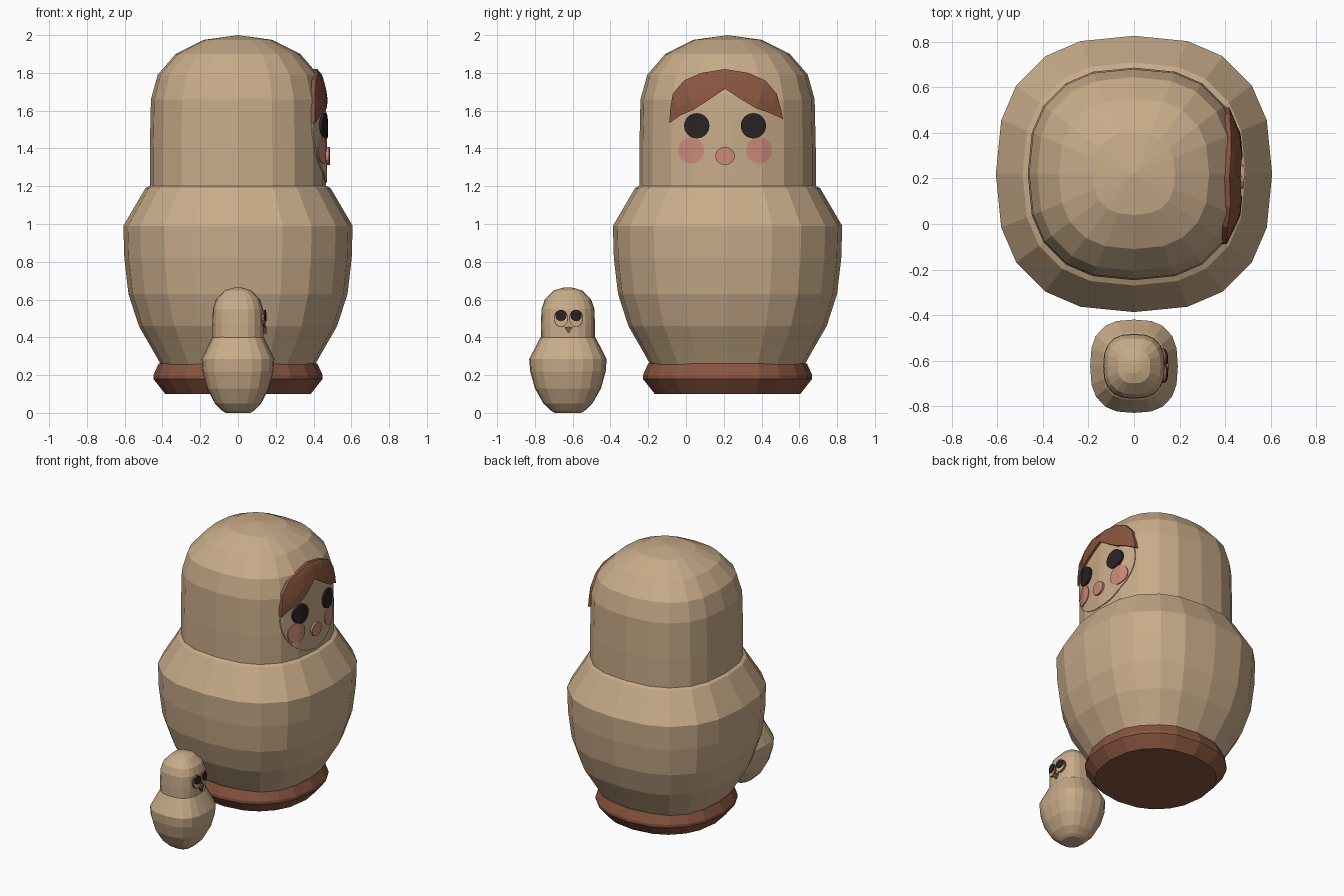
import bpy, bmesh, math
from mathutils import Vector
from mathutils.bvhtree import BVHTree

if "Cube" in bpy.data.objects:
    bpy.data.objects.remove(bpy.data.objects["Cube"])


def material(name, rgb):
    m = bpy.data.materials.new(name)
    m.diffuse_color = (*rgb, 1)
    m.use_nodes = True
    m.node_tree.nodes["Principled BSDF"].inputs["Base Color"].default_value = m.diffuse_color
    return m


WOOD = material("pale wood", (0.58, 0.41, 0.25))
BROWN = material("brown", (0.25, 0.09, 0.05))
BLACK = material("dark eye", (0.024, 0.016, 0.017))
PINK = material("pink", (0.60, 0.25, 0.19))

# directions around a squarish round section, 20 sides
ANGLES = [math.radians(q + a) for q in (0, 90, 180, 270) for a in (0, 22, 37, 53, 68)]


def finish(name, bm, mat):
    bmesh.ops.remove_doubles(bm, verts=bm.verts, dist=0.0002)
    bmesh.ops.recalc_face_normals(bm, faces=bm.faces)
    me = bpy.data.meshes.new(name)
    bm.to_mesh(me)
    tree = BVHTree.FromBMesh(bm)
    bm.free()
    me.materials.append(mat)
    ob = bpy.data.objects.new(name, me)
    bpy.context.collection.objects.link(ob)
    return tree


def turned(name, profile, cy, mat, power=2.5, sx=1.0):
    """Lathe-like solid with a superellipse section; profile is (radius, z)."""
    bm = bmesh.new()
    rings = []
    for r, z in profile:
        ring = []
        for a in ANGLES:
            c, s = math.cos(a), math.sin(a)
            k = r / (abs(c) ** power + abs(s) ** power) ** (1 / power)
            ring.append(bm.verts.new((k * c * sx, cy + k * s, z)))
        rings.append(ring)
    n = len(ANGLES)
    for lo, hi in zip(rings, rings[1:]):
        for i in range(n):
            bm.faces.new((lo[i], lo[(i + 1) % n], hi[(i + 1) % n], hi[i]))
    bm.faces.new(rings[0][::-1])
    if profile[-1][0] > 0.001:
        bm.faces.new(rings[-1])
    return finish(name, bm, mat)


def plate(name, lower, upper, tree, lift, mat, depth=None, rows=6):
    """Plate between two (y, z) outlines, laid on the +x side of a head."""
    bm = bmesh.new()
    grid = []
    for (y0, z0), (y1, z1) in zip(lower, upper):
        col = []
        for j in range(rows + 1):
            t = j / rows
            y, z = y0 + (y1 - y0) * t, z0 + (z1 - z0) * t
            hit = tree.ray_cast(Vector((3, y, z)), Vector((-1, 0, 0)))[0]
            col.append(bm.verts.new((hit.x + lift, y, z)))
        grid.append(col)
    for a, b in zip(grid, grid[1:]):
        for j in range(rows):
            bm.faces.new((a[j], b[j], b[j + 1], a[j + 1]))
    bmesh.ops.remove_doubles(bm, verts=bm.verts, dist=0.0002)
    ext = bmesh.ops.extrude_face_region(bm, geom=bm.faces[:], use_keep_orig=True)
    back = [v for v in ext["geom"] if isinstance(v, bmesh.types.BMVert)]
    bmesh.ops.translate(bm, verts=back, vec=(-(depth or lift + 0.003), 0, 0))
    finish(name, bm, mat)


def disc(name, cy, cz, ry, rz, tree, lift, mat, n=12):
    arc = [math.pi * i / n for i in range(n + 1)]
    lower = [(cy - ry * math.cos(a), cz - rz * math.sin(a)) for a in arc]
    upper = [(cy - ry * math.cos(a), cz + rz * math.sin(a)) for a in arc]
    plate(name, lower, upper, tree, lift, mat)


# large doll: base, body, head
CY = 0.22
turned("large_base", [(0.385, 0.10), (0.448, 0.18), (0.448, 0.20), (0.42, 0.262)],
       CY, BROWN, 2.2)
turned("large_body", [(0.405, 0.25), (0.45, 0.33), (0.525, 0.46), (0.58, 0.63),
                      (0.602, 0.82), (0.607, 0.99), (0.49, 1.19), (0.46, 1.205)], CY, WOOD)
head = turned("large_head", [(0.467, 1.19), (0.467, 1.40), (0.461, 1.66), (0.425, 1.79),
                             (0.33, 1.90), (0.18, 1.975), (0.0, 2.0)], CY, WOOD)

# large face: face plate, eyes, cheeks, nose
F = 0.207
disc("large_face", F, 1.50, 0.292, 0.28, head, 0.006, WOOD, 20)
for side, label in ((-1, "left"), (1, "right")):
    disc("large_eye_" + label, F + side * 0.15, 1.52, 0.067, 0.067, head, 0.02, BLACK)
    disc("large_cheek_" + label, F + side * 0.18, 1.39, 0.069, 0.07, head, 0.012, PINK)
disc("large_nose", F, 1.36, 0.052, 0.048, head, 0.02, PINK, 8)

# large fringe of hair, parted in the middle
fringe_low = [(-0.087, 1.535), (-0.03, 1.575), (0.04, 1.605), (0.11, 1.65), (0.207, 1.715),
              (0.30, 1.655), (0.375, 1.61), (0.44, 1.59), (0.513, 1.555)]
fringe_top = [(-0.085, 1.60), (-0.07, 1.69), (-0.01, 1.76), (0.08, 1.80), (0.207, 1.82),
              (0.33, 1.80), (0.42, 1.76), (0.48, 1.69), (0.505, 1.60)]
plate("large_hair", fringe_low, fringe_top, head, 0.022, BROWN)

# small doll: body and head
SY = -0.625
turned("small_body", [(0.07, 0.0), (0.09, 0.012), (0.13, 0.05), (0.175, 0.13), (0.20, 0.22),
                      (0.205, 0.285), (0.148, 0.395), (0.13, 0.41)], SY, WOOD, 2.7, 0.94)
small = turned("small_head", [(0.142, 0.385), (0.143, 0.47), (0.14, 0.55), (0.123, 0.60),
                              (0.075, 0.648), (0.03, 0.662), (0.0, 0.665)],
               SY, WOOD, 2.6, 0.95)

# small face: rimmed eyes and a beak-shaped nose
for side, label in ((-1, "left"), (1, "right")):
    ey = SY + 0.003 + side * 0.04
    disc("small_eye_rim_" + label, ey, 0.50, 0.037, 0.046, small, 0.009, BROWN)
    disc("small_eye_patch_" + label, ey, 0.50, 0.034, 0.043, small, 0.012, WOOD)
    disc("small_eye_" + label, ey, 0.515, 0.03, 0.03, small, 0.017, BLACK)
plate("small_nose", [(SY - 0.018, 0.452), (SY + 0.003, 0.42), (SY + 0.024, 0.452)],
      [(SY - 0.018, 0.453), (SY + 0.003, 0.457), (SY + 0.024, 0.453)],
      small, 0.016, BROWN, rows=2)
